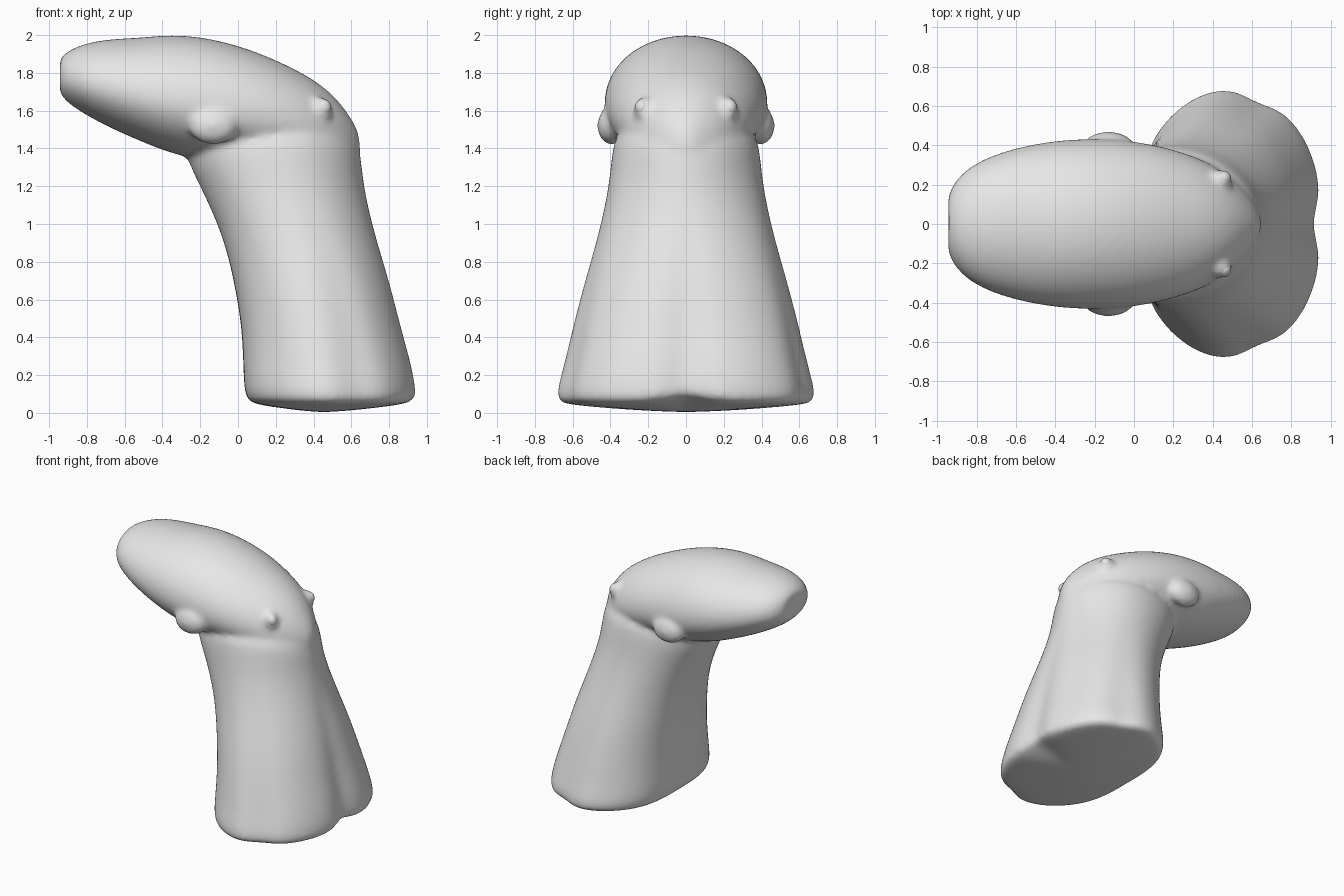
import bpy, bmesh, math
from mathutils import Vector

cube = bpy.data.objects.get("Cube")
if cube:
    bpy.data.objects.remove(cube, do_unlink=True)

grey = bpy.data.materials.new("matte grey")
grey.use_nodes = True
grey.diffuse_color = (0.8, 0.8, 0.8, 1)
grey.node_tree.nodes["Principled BSDF"].inputs["Base Color"].default_value = (0.8, 0.8, 0.8, 1)


def loft(name, rings, start, end):
    """Skin closed rings of points, closing both ends with a fan."""
    bm = bmesh.new()
    rows = [[bm.verts.new(p) for p in ring] for ring in rings]
    n = len(rows[0])
    for a, b in zip(rows, rows[1:]):
        for i in range(n):
            j = (i + 1) % n
            bm.faces.new((a[i], a[j], b[j], b[i]))
    for row, tip in ((rows[0], start), (rows[-1], end)):
        t = bm.verts.new(tip)
        for i in range(n):
            bm.faces.new((row[i], row[(i + 1) % n], t))
    bmesh.ops.recalc_face_normals(bm, faces=bm.faces)
    mesh = bpy.data.meshes.new(name)
    bm.to_mesh(mesh)
    bm.free()
    ob = bpy.data.objects.new(name, mesh)
    bpy.context.collection.objects.link(ob)
    bpy.context.view_layer.objects.active = ob
    sub = ob.modifiers.new("round", 'SUBSURF')
    sub.levels = 2
    bpy.ops.object.modifier_apply(modifier=sub.name)
    return ob


def ball(name, loc, size, rot=(0, 0, 0)):
    bpy.ops.mesh.primitive_uv_sphere_add(segments=24, ring_count=16, location=loc, rotation=rot)
    ob = bpy.context.object
    ob.name = name
    ob.scale = size
    bpy.ops.object.transform_apply(location=True, rotation=True, scale=True)
    return ob


# Neck: lobed cross-section, right-hand half, mirrored to close it
half = [(0.89, 0), (0.955, 0.15), (0.90, 0.39), (0.77, 0.58), (0.63, 0.61), (0.5, 0.70),
        (0.33, 0.66), (0.19, 0.55), (0.095, 0.41), (0.05, 0.22), (0.055, 0)]
lobes = [((x - 0.5) / 0.44, y / 0.69) for x, y in half]
lobes += [(u, -v) for u, v in reversed(lobes[1:-1])]

# height, left x, right x, half depth
levels = [(0.02, 0.27, 0.68, 0.36), (0.045, 0.10, 0.90, 0.65), (0.065, 0.055, 0.945, 0.69),
          (0.13, 0.04, 0.945, 0.69), (0.25, 0.035, 0.925, 0.655), (0.45, 0.025, 0.87, 0.61),
          (0.70, -0.02, 0.81, 0.545), (0.95, -0.085, 0.73, 0.47), (1.20, -0.205, 0.665, 0.415),
          (1.38, -0.30, 0.655, 0.40), (1.52, -0.25, 0.60, 0.37)]
rings = []
for k, (z, x0, x1, d) in enumerate(levels):
    cx, r = (x0 + x1) / 2, (x1 - x0) / 2
    fade = min(1, max(0, (z - 0.2) / 1.0))          # lobes melt away towards the head
    ring = []
    for u, v in lobes:
        s = (1 - fade) + fade / math.hypot(u, v)
        lift = 0.05 if u > 0.85 and abs(v) < 0.01 and 0 < k < 3 else 0
        ring.append((cx + r * u * s, d * v * s, z + lift))
    rings.append(ring)
neck = loft("neck", rings, (0.45, 0, 0.0), (0.2, 0, 1.58))

# Head: x, underside, top, half width
spans = [(-0.955, 1.71, 1.86, 0.12), (-0.915, 1.65, 1.91, 0.22), (-0.82, 1.585, 1.955, 0.305),
         (-0.68, 1.51, 1.98, 0.365), (-0.52, 1.44, 1.985, 0.405), (-0.35, 1.37, 2.005, 0.43),
         (-0.15, 1.33, 1.985, 0.435), (0.05, 1.32, 1.93, 0.415), (0.22, 1.31, 1.86, 0.375),
         (0.38, 1.29, 1.78, 0.315), (0.50, 1.28, 1.69, 0.235), (0.585, 1.28, 1.585, 0.15),
         (0.64, 1.30, 1.49, 0.06)]
rings = []
for x, z0, z1, w in spans:
    cz = z0 + (z1 - z0) * 0.45
    ring = []
    for i in range(20):
        a = math.tau * i / 20
        h = (z1 - cz) if math.sin(a) > 0 else (cz - z0)
        ring.append((x, w * 1.015 * math.cos(a), cz + h * 1.015 * math.sin(a)))
    rings.append(ring)
head = loft("head", rings, (-0.925, 0, 1.79), (0.65, 0, 1.39))

# Jaw corners and eyelids, fused into the body
parts = [neck, head]
for side in (1, -1):
    parts.append(ball("jaw_corner", (-0.13, 0.395 * side, 1.52), (0.13, 0.075, 0.10)))
    parts.append(ball("eyelid", (0.435, 0.225 * side, 1.605), (0.065, 0.05, 0.07)))
bpy.ops.object.select_all(action='DESELECT')
for p in parts:
    p.select_set(True)
bpy.context.view_layer.objects.active = neck
bpy.ops.object.join()
body = neck
body.name = "body"
fuse = body.modifiers.new("fuse", 'REMESH')
fuse.mode = 'VOXEL'
fuse.voxel_size = 0.018
blend = body.modifiers.new("blend", 'SMOOTH')
blend.factor = 0.5
blend.iterations = 10
for m in ("fuse", "blend"):
    bpy.ops.object.modifier_apply(modifier=m)

# Eyes
eyes = [ball(name, (0.452, 0.232 * s, 1.615), (0.042, 0.038, 0.045))
        for name, s in (("left_eye", 1), ("right_eye", -1))]

for ob in [body] + eyes:
    ob.data.materials.clear()
    ob.data.materials.append(grey)
    ob.data.polygons.foreach_set("use_smooth", [True] * len(ob.data.polygons))
    ob.data.update()
